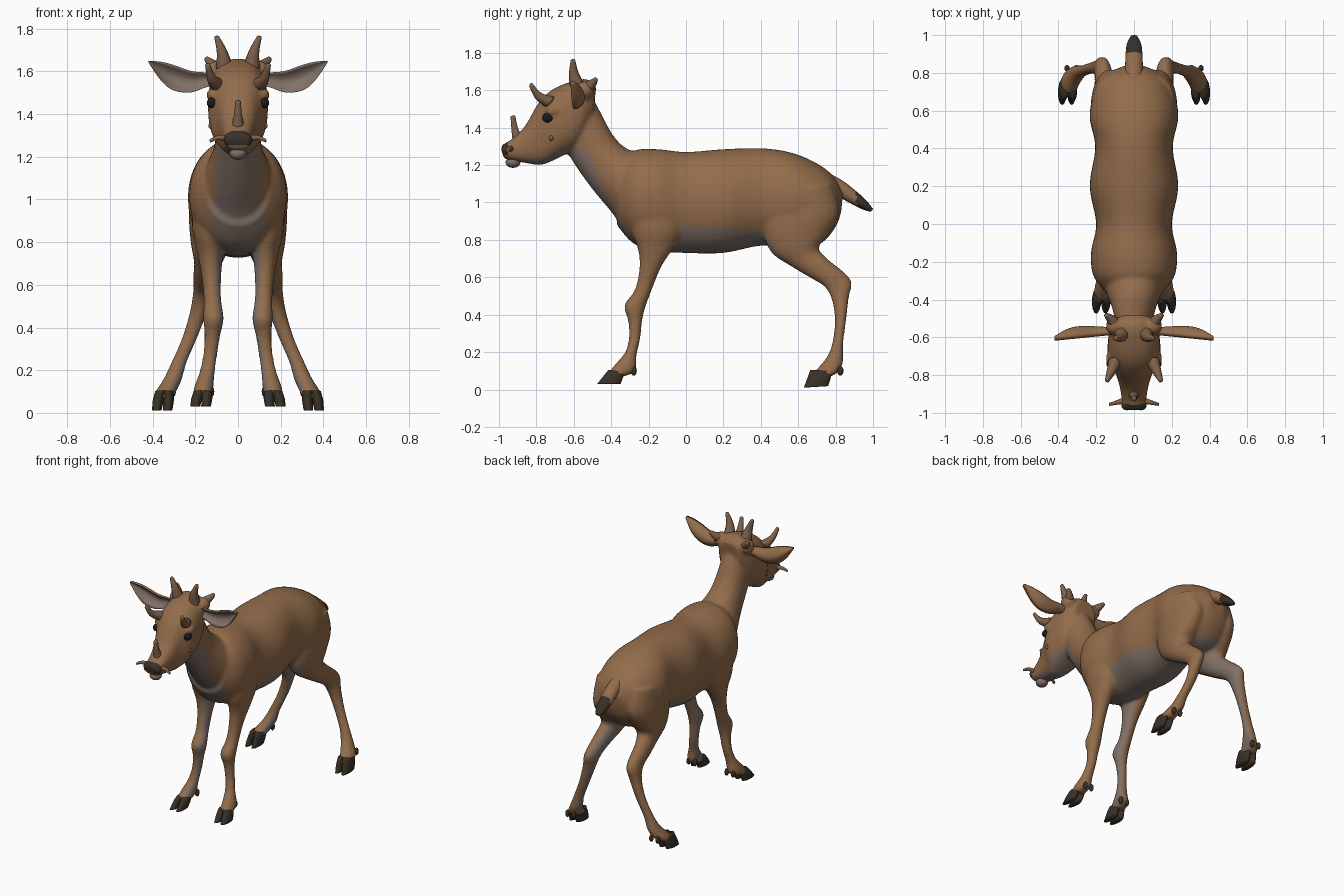
import bpy, bmesh, math
from mathutils import Vector

cube = bpy.data.objects.get("Cube")
if cube:
    bpy.data.objects.remove(cube, do_unlink=True)


def material(name, rgb):
    m = bpy.data.materials.new(name)
    m.use_nodes = True
    m.diffuse_color = (*rgb, 1)
    shader = m.node_tree.nodes["Principled BSDF"]
    shader.inputs["Base Color"].default_value = (*rgb, 1)
    shader.inputs["Roughness"].default_value = 0.8
    return m


coat = material("brown coat", (0.29, 0.15, 0.07))
pale = material("grey underside", (0.22, 0.165, 0.135))
dark = material("dark hoof", (0.04, 0.03, 0.02))
black = material("black eye", (0.012, 0.012, 0.014))
horn_mat = material("horn brown", (0.21, 0.12, 0.07))


def finish(name, bm, mats):
    bmesh.ops.recalc_face_normals(bm, faces=bm.faces)
    for f in bm.faces:
        f.smooth = True
    mesh = bpy.data.meshes.new(name)
    bm.to_mesh(mesh)
    bm.free()
    for m in mats:
        mesh.materials.append(m)
    ob = bpy.data.objects.new(name, mesh)
    bpy.context.scene.collection.objects.link(ob)
    return ob


def bridge(bm, rings, index=lambda i, j: 0):
    """Skin a list of closed rings and cap both ends."""
    loops = [[bm.verts.new(p) for p in ring] for ring in rings]
    n = len(loops[0])
    for i, (a, b) in enumerate(zip(loops, loops[1:])):
        for j in range(n):
            k = (j + 1) % n
            bm.faces.new((a[j], a[k], b[k], b[j])).material_index = index(i, j)
    bm.faces.new(loops[0])
    bm.faces.new(loops[-1])


def spline(rows, steps=4):
    """Catmull-Rom interpolation through rows of numbers."""
    pts = [rows[0], *rows, rows[-1]]
    out = []
    for a, b, c, d in zip(pts, pts[1:], pts[2:], pts[3:]):
        for s in range(steps):
            t = s / steps
            out.append([q + 0.5 * t * (r - p + t * (2*p - 5*q + 4*r - w + t * (3*(q - r) + w - p)))
                        for p, q, r, w in zip(a, b, c, d)])
    return out + [list(rows[-1])]


def loft(bm, rows, side=1, power=2, n=24):
    """Each row: side-view points (y, z) (y, z) of a section, then x and half width."""
    rings = []
    for y1, z1, y2, z2, x, w in spline(rows):
        ring = []
        for k in range(n):
            a = math.tau * k / n
            c, s = (math.copysign(abs(v) ** (2 / power), v) for v in (math.cos(a), math.sin(a)))
            ring.append((side * (x + w * s), (y1 + y2 + c * (y1 - y2)) / 2, (z1 + z2 + c * (z1 - z2)) / 2))
        rings.append(ring)
    bridge(bm, rings)


def ball(bm, centre, size):
    made = bmesh.ops.create_uvsphere(bm, u_segments=16, v_segments=10, radius=1)["verts"]
    for v in made:
        v.co = Vector(centre) + Vector(a * b for a, b in zip(v.co, size))


def horn(name, points, radii, mat=horn_mat, n=10):
    bm = bmesh.new()
    rows = spline([(*p, r) for p, r in zip(points, radii)])
    axis = Vector(points[-1]) - Vector(points[0])
    turn = axis.to_track_quat("Z", "Y")
    rings = []
    for x, y, z, r in rows:
        rings.append([Vector((x, y, z)) + turn @ Vector((r * math.cos(math.tau * k / n),
                     r * math.sin(math.tau * k / n), 0)) for k in range(n)])
    tip = rings[-1]
    mid = sum(tip, Vector()) / n + axis.normalized() * radii[-1] * 0.7
    rings.append([mid + (p - mid) * 0.5 for p in tip])
    bridge(bm, rings)
    return finish(name, bm, [mat])


torso = [(.84, 1.06, .83, .95, 0, .06), (.78, 1.15, .8, .87, 0, .15), (.68, 1.22, .72, .78, 0, .21),
         (.55, 1.27, .58, .75, 0, .235), (.4, 1.29, .41, .77, 0, .205), (.2, 1.285, .2, .73, 0, .235),
         (0, 1.27, 0, .73, 0, .2), (-.15, 1.285, -.15, .74, 0, .228), (-.27, 1.28, -.28, .78, 0, .215),
         (-.35, 1.22, -.37, .88, 0, .15)]
neck = [(-.18, 1.25, -.33, .85, 0, .18), (-.31, 1.285, -.4, .95, 0, .15), (-.39, 1.36, -.5, 1.07, 0, .115),
        (-.455, 1.48, -.6, 1.21, 0, .1), (-.52, 1.6, -.66, 1.32, 0, .1)]
head = [(-.48, 1.62, -.5, 1.45, 0, .08), (-.53, 1.66, -.58, 1.3, 0, .125), (-.62, 1.645, -.66, 1.25, 0, .14),
        (-.72, 1.6, -.72, 1.22, 0, .135), (-.79, 1.53, -.78, 1.2, 0, .1), (-.86, 1.41, -.85, 1.21, 0, .077),
        (-.93, 1.34, -.91, 1.22, 0, .066), (-.99, 1.305, -.975, 1.235, 0, .057)]
front_leg = [(-.3, 1, -.05, 1.05, .13, .08), (-.29, .85, -.02, .88, .135, .08), (-.255, .74, -.06, .77, .13, .062),
             (-.25, .64, -.13, .66, .125, .047), (-.275, .53, -.18, .54, .12, .041),
             (-.33, .45, -.22, .43, .115, .048), (-.31, .37, -.235, .36, .12, .037),
             (-.305, .28, -.245, .27, .13, .033), (-.325, .2, -.265, .18, .145, .036),
             (-.375, .14, -.27, .1, .16, .045), (-.42, .085, -.33, .07, .168, .045)]
hind_leg = [(.45, 1.05, .78, 1.1, .12, .1), (.41, .88, .82, .95, .125, .105), (.45, .74, .77, .84, .13, .09),
            (.56, .66, .71, .76, .14, .066), (.66, .6, .755, .7, .155, .054), (.745, .545, .88, .59, .165, .045),
            (.785, .46, .87, .49, .185, .04), (.795, .35, .855, .36, .225, .036), (.78, .24, .84, .24, .275, .036),
            (.75, .17, .84, .15, .305, .043), (.7, .11, .82, .1, .335, .048), (.66, .07, .78, .07, .35, .048)]

# Body: overlapping lofts fused into one smooth skin
bm = bmesh.new()
loft(bm, torso, power=2.1, n=40)
loft(bm, neck)
loft(bm, head, power=2.5)
for side in (1, -1):
    loft(bm, front_leg, side)
    loft(bm, hind_leg, side)
    ball(bm, (side * .115, -.71, 1.49), (.035, .045, .03))
    ball(bm, (side * .1, -.54, 1.6), (.05, .05, .05))
    ball(bm, (side * .04, -.96, 1.28), (.03, .03, .03))
body = finish("body", bm, [])
remesh = body.modifiers.new("fuse", "REMESH")
remesh.mode = "VOXEL"
remesh.voxel_size = 0.011
relax = body.modifiers.new("relax", "SMOOTH")
relax.factor = 0.5
relax.iterations = 5
fused = bpy.data.meshes.new_from_object(body.evaluated_get(bpy.context.evaluated_depsgraph_get()))
body.modifiers.clear()
body.data = fused
fused.materials.clear()
for m in (coat, pale, dark):
    fused.materials.append(m)


def body_colour(c, n):
    inward = n.x * math.copysign(1, c.x) < -0.45
    if c.y < -.955 and c.z > 1.255:
        return 2
    if c.y < -.6 and c.z > 1.15:
        return int(n.z < -0.65)
    if c.y < -.3 and c.z > .74:
        return int(n.y < -0.3 and n.z < 0.1 and abs(c.x) < (.1 if c.z > 1 else .13))
    if -.03 < c.y < .43 and c.z > .6:
        return int(c.z < .88 - .08 * c.y)
    if c.z > .86:
        return 0
    hind_edge = c.y > .4 and c.z > .55 and n.y < -0.5 and n.z < -0.2
    return int(inward or hind_edge or (c.z > .7 and n.z < -0.7))


for p in fused.polygons:
    p.use_smooth = True
    p.material_index = body_colour(p.center, p.normal)

# Tail with dark tip
bm = bmesh.new()
loft(bm, [(.76, 1.16, .74, 1.04, 0, .05), (.84, 1.115, .81, 1.03, 0, .047), (.91, 1.06, .88, .995, 0, .045),
          (.965, 1.01, .94, .965, 0, .038), (1, .965, .985, .95, 0, .018)])
for f in bm.faces:
    f.material_index = int(f.calc_center_median().y > .91)
finish("tail", bm, [coat, dark])

# Muzzle details
bm = bmesh.new()
ball(bm, (0, -.925, 1.215), (.04, .04, .03))
finish("lower_lip", bm, [pale])
horn("nose_horn", [(0, -.9, 1.34), (0, -.917, 1.4), (0, -.925, 1.46)], (.03, .018, .014))

for side, label in ((1, "left"), (-1, "right")):
    # Cloven hooves and dewclaws
    feet = (("front", (-.415, .105, -.325, .095), (-.475, .03, -.35, .03), .165, .175, -.28),
            ("hind", (.665, .105, .785, .1), (.63, .01, .76, .018), .345, .355, .825))
    for place, top, bottom, x1, x2, claw in feet:
        bm = bmesh.new()
        for toe in (-1, 1):
            middle = [(a + b) / 2 for a, b in zip(top, bottom)]
            loft(bm, [(*top, x1 + toe * .018, .025), (*middle, (x1 + x2) / 2 + toe * .024, .026),
                      (*bottom, x2 + toe * .025, .023)], side, n=14)
            ball(bm, (side * (x1 - .015 + toe * .025), claw, .1), (.014, .017, .026))
        finish(f"{label}_{place}_hoof", bm, [dark])

    # Eye and cheek spot
    bm = bmesh.new()
    ball(bm, (side * .12, -.738, 1.453), (.026, .03, .026))
    finish(label + "_eye", bm, [black])
    bm = bmesh.new()
    ball(bm, (side * .125, -.72, 1.345), (.014, .012, .016))
    finish(label + "_cheek_spot", bm, [horn_mat])

    # Ear: cupped leaf, pale in front and brown behind
    rings = []
    for x, z, h in spline([(.09, 1.565, .025), (.15, 1.56, .035), (.22, 1.552, .05), (.3, 1.57, .06),
                           (.36, 1.6, .045), (.42, 1.646, .004)]):
        across = [k / 4 for k in range(-4, 5)]
        y = -.565 - .1 * (x - .09)
        front = [(side * x, y + .7 * h * (1 - v * v) - .02, z + h * v) for v in across]
        back = [(a, b + .022, c) for a, b, c in reversed(front)]
        rings.append(front + back)
    bm = bmesh.new()
    bridge(bm, rings, lambda i, j: int(j < 8))
    finish(label + "_ear", bm, [coat, pale])

    # Horns and muzzle tusk
    horn(label + "_crown_horn", [(side * .065, -.58, 1.62), (side * .075, -.6, 1.69), (side * .1, -.605, 1.762)],
         (.042, .026, .012))
    horn(label + "_brow_horn", [(side * .1, -.73, 1.54), (side * .125, -.79, 1.57), (side * .143, -.83, 1.63)],
         (.036, .022, .012))
    horn(label + "_back_horn", [(side * .09, -.55, 1.6), (side * .12, -.505, 1.63), (side * .148, -.48, 1.66)],
         (.04, .026, .012))
    horn(label + "_tusk", [(side * .03, -.93, 1.28), (side * .09, -.945, 1.29), (side * .13, -.955, 1.275)],
         (.02, .012, .008))
